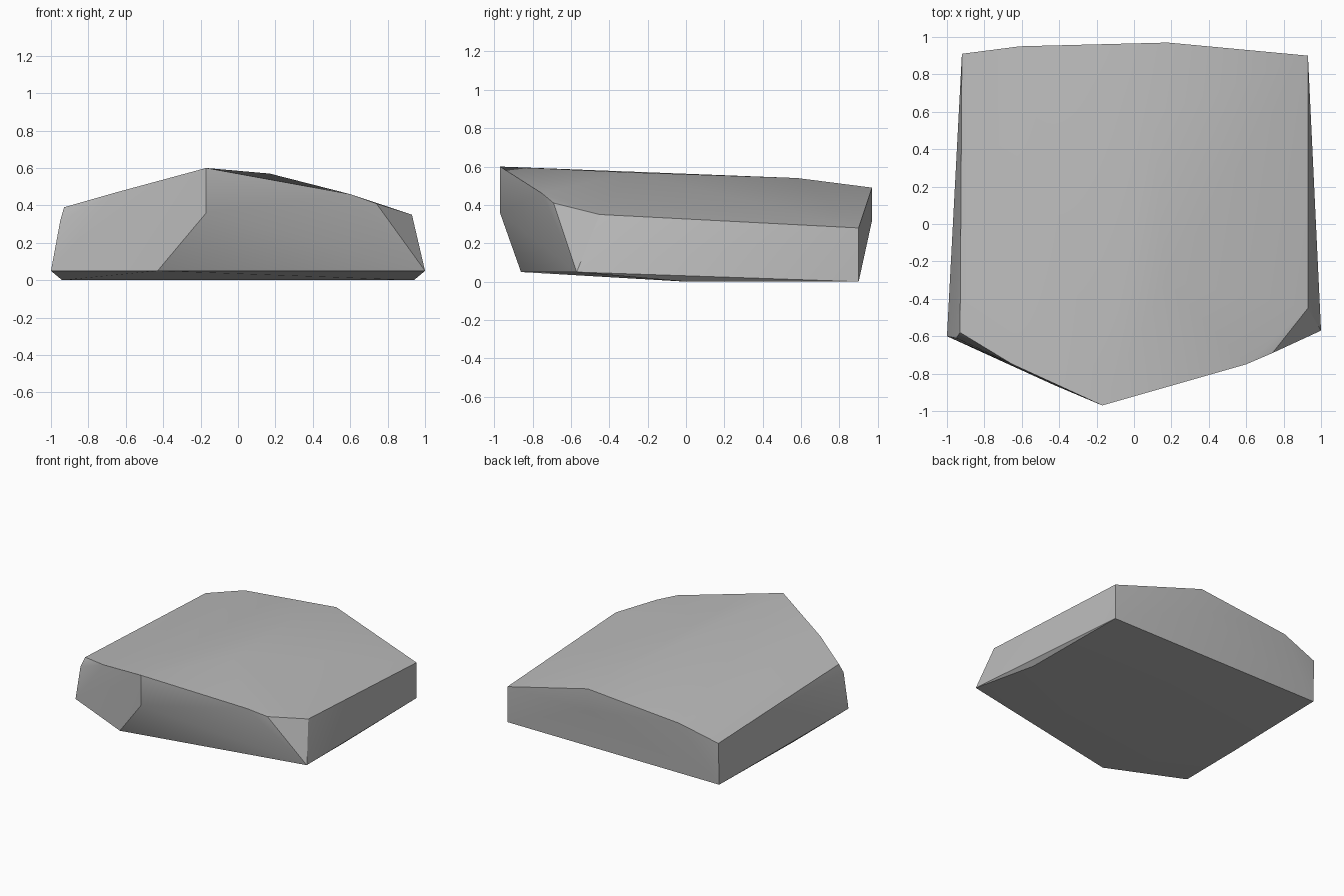
import bpy
import bmesh
import math


def remove_default_cube():
    cube = bpy.data.objects.get("Cube")
    if cube:
        bpy.data.objects.remove(cube, do_unlink=True)


def make_material(name, colour):
    material = bpy.data.materials.new(name)
    material.use_nodes = True
    material.diffuse_color = colour
    shader = next(node for node in material.node_tree.nodes if node.type == "BSDF_PRINCIPLED")
    shader.inputs["Base Color"].default_value = colour
    return material


def make_hull(name, corners, material):
    """Chisel a solid block around its corner points."""
    mesh = bpy.data.meshes.new(name)
    block = bmesh.new()
    for corner in corners:
        block.verts.new(corner)
    result = bmesh.ops.convex_hull(block, input=block.verts[:])
    unused = set(result["geom_interior"] + result["geom_unused"])
    loose = [item for item in unused if isinstance(item, bmesh.types.BMVert)]
    bmesh.ops.delete(block, geom=loose, context="VERTS")
    bmesh.ops.recalc_face_normals(block, faces=block.faces[:])
    block.to_mesh(mesh)
    block.free()
    mesh.materials.append(material)
    stone = bpy.data.objects.new(name, mesh)
    bpy.context.collection.objects.link(stone)
    return stone


def smooth_soft_edges(stone, degrees):
    bpy.ops.object.select_all(action="DESELECT")
    stone.select_set(True)
    bpy.context.view_layer.objects.active = stone
    bpy.ops.object.shade_smooth_by_angle(angle=math.radians(degrees))


remove_default_cube()
stone_grey = make_material("stone grey", (0.5, 0.5, 0.5, 1))

# Underside: raised front lip, flat towards the back
underside = [
    (-1, -0.6, 0.05), (-0.43, -0.86, 0.05), (1, -0.57, 0.05),
    (0.94, 0, 0), (0.93, 0.9, 0), (-0.92, 0.9, 0), (-0.94, 0, 0),
]

# Pointed prow and the chipped front corners
front_rim = [
    (-0.17, -0.97, 0.36), (-0.17, -0.97, 0.6),
    (-0.65, -0.75, 0.47), (-0.95, -0.61, 0.32), (-0.93, -0.58, 0.39),
    (0.6, -0.75, 0.46), (0.74, -0.69, 0.41), (0.93, -0.45, 0.35),
]

# Back rim and the gentle ridge along the top
back_rim = [
    (0.93, 0.9, 0.28), (0.18, 0.97, 0.49),
    (-0.61, 0.95, 0.42), (-0.92, 0.91, 0.33), (0.18, 0.97, 0.32),
]
ridge = [(0.17, -0.3, 0.57), (0.1, 0.58, 0.54)]

stone = make_hull("stone_slab", underside + front_rim + back_rim + ridge, stone_grey)
smooth_soft_edges(stone, 30)
